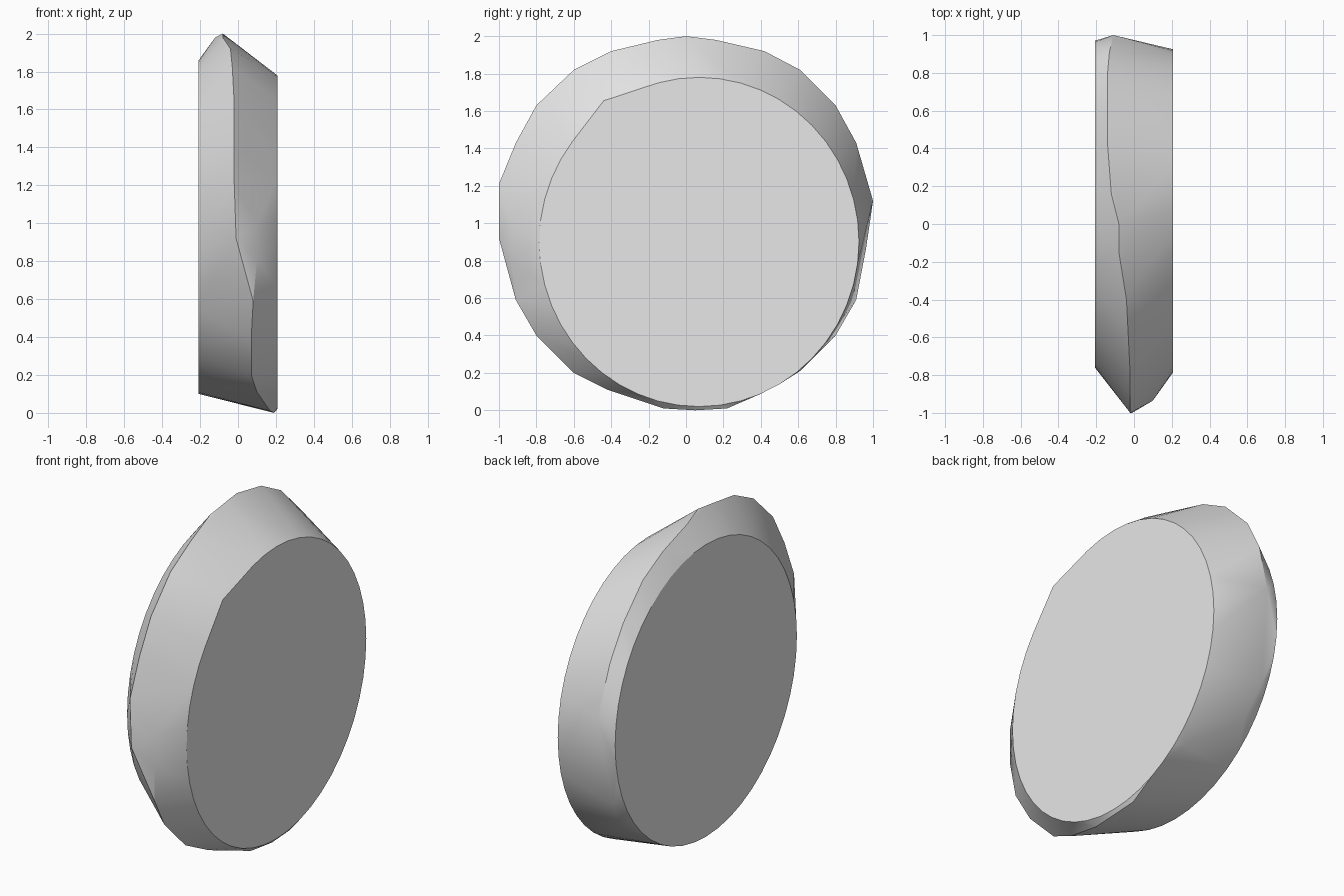
import bpy
import bmesh
from math import cos, sin, tau, radians

default_cube = bpy.data.objects.get("Cube")
if default_cube:
    bpy.data.objects.remove(default_cube, do_unlink=True)

HALF_WIDTH = 0.207


def face_ring(x, centre_y, centre_z, radius_y, radius_z, count=48):
    """Oval outline of one flat side of the disc."""
    return [
        (x, centre_y + radius_y * cos(tau * i / count),
         centre_z + radius_z * sin(tau * i / count))
        for i in range(count)
    ]


def make_material(name, colour):
    material = bpy.data.materials.new(name)
    material.use_nodes = True
    material.diffuse_color = colour
    shader = material.node_tree.nodes["Principled BSDF"]
    shader.inputs["Base Color"].default_value = colour
    return material


# Worn outer ridge, wandering from side to side around the rim
ridge = [
    (-.11, 1, 1.12), (-.13, .91, 1.43), (-.14, .8, 1.63), (-.14, .61, 1.82),
    (-.14, .42, 1.92), (-.12, .16, 1.98), (-.08, 0, 2), (-.08, -.15, 1.98),
    (-.04, -.4, 1.92), (-.03, -.6, 1.82), (-.02, -.8, 1.63), (-.02, -.91, 1.43),
    (-.02, -1, 1.21), (-.01, -1, .92), (.08, -.91, .59), (.07, -.8, .4),
    (.07, -.6, .2), (.1, -.42, .11), (.17, -.12, .01), (.19, .05, 0),
    (.19, .22, .01), (.2, .43, .11), (.15, .61, .21), (-.12, .8, .4),
    (-.15, .91, .59),
]
# Soft shoulder low on the front, and a chipped corner on one flat side
shoulder = [(.1, -.935, .8), (.1, -.935, 1)]
chip = [(HALF_WIDTH, -.44, 1.655)]

# Flat sides joined to the ridge by one taut skin
bm = bmesh.new()
points = (
    face_ring(HALF_WIDTH, .07, .9, .855, .88)
    + face_ring(-HALF_WIDTH, .105, .98, .865, .88)
    + ridge + shoulder + chip
)
for point in points:
    bm.verts.new(point)
hull = bmesh.ops.convex_hull(bm, input=bm.verts[:])
unused = [item for item in hull["geom_interior"] + hull["geom_unused"]
          if isinstance(item, bmesh.types.BMVert)]
bmesh.ops.delete(bm, geom=list(set(unused)), context="VERTS")
bmesh.ops.dissolve_limit(bm, angle_limit=radians(.5),
                         verts=bm.verts[:], edges=bm.edges[:])
bmesh.ops.recalc_face_normals(bm, faces=bm.faces[:])

mesh = bpy.data.meshes.new("worn_disc")
bm.to_mesh(mesh)
bm.free()
mesh.materials.append(make_material("light grey", (.8, .8, .8, 1)))

disc = bpy.data.objects.new("worn_disc", mesh)
bpy.context.collection.objects.link(disc)

# Smooth rim with crisp edges around the flat sides
bpy.ops.object.select_all(action="DESELECT")
disc.select_set(True)
bpy.context.view_layer.objects.active = disc
bpy.ops.object.shade_smooth_by_angle(angle=radians(30))
